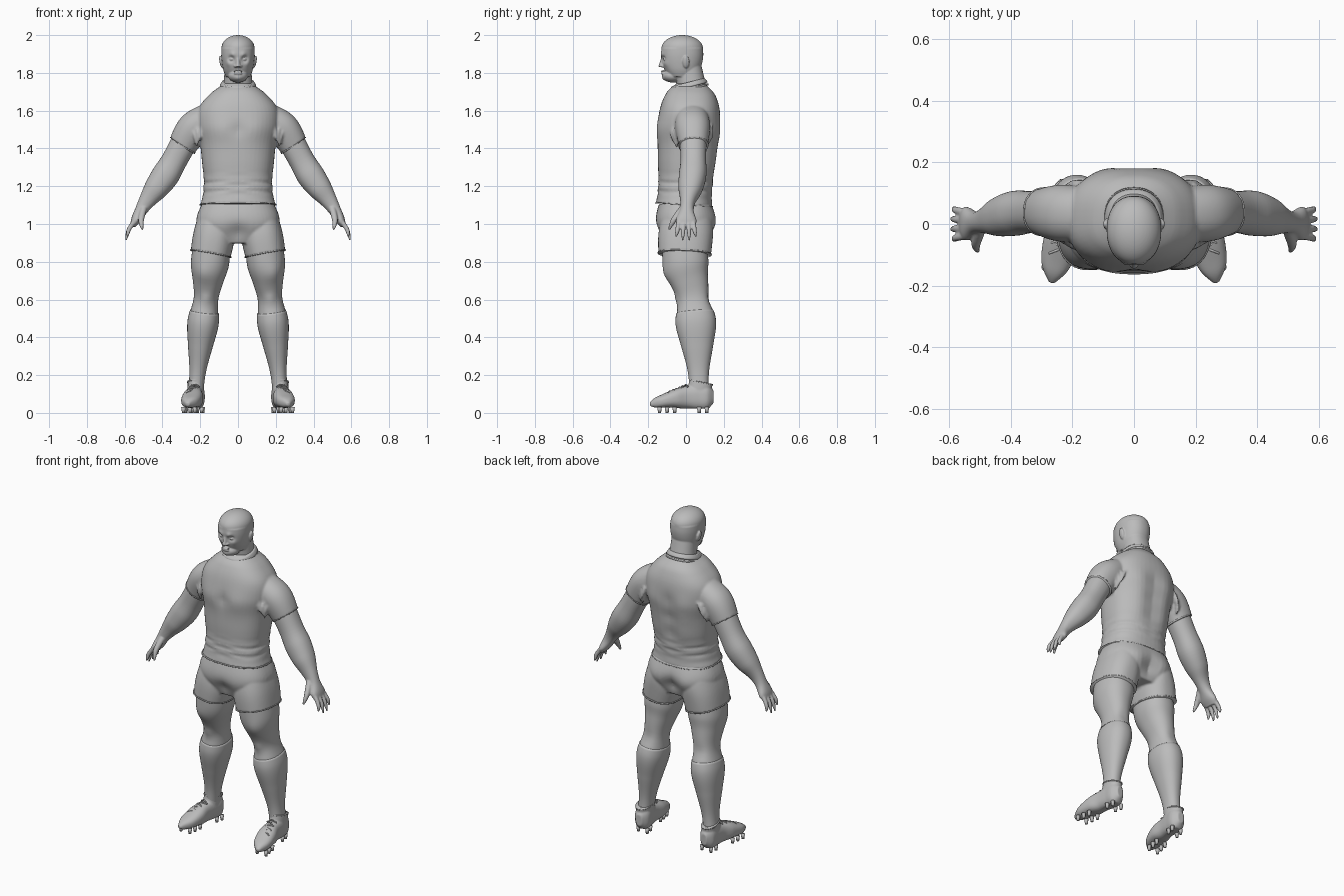
import bpy, bmesh, math
from mathutils import Vector, Matrix

default_cube = bpy.data.objects.get("Cube")
if default_cube:
    bpy.data.objects.remove(default_cube, do_unlink=True)

CLAY = (.5, .5, .5, 1)
grey = bpy.data.materials.new("clay grey")
grey.use_nodes = True
grey.diffuse_color = CLAY
grey.node_tree.nodes["Principled BSDF"].inputs["Base Color"].default_value = CLAY

ACROSS, UPRIGHT = Vector((0, 1, 0)), Vector((0, 0, 1))


def sample(values, t):
    """Smooth value at t along evenly spaced numbers or points."""
    last = len(values) - 1
    if not last:
        return values[0]
    i = min(int(t * last), last - 1)
    f = t * last - i
    before, start, end, after = (values[max(0, min(j, last))] for j in range(i - 1, i + 3))
    leave, arrive = (end - before) / 2, (after - start) / 2
    return (start * ((1 + 2 * f) * (1 - f) ** 2) + leave * (f * (1 - f) ** 2)
            + end * (f * f * (3 - 2 * f)) + arrive * (f * f * (f - 1)))


def tube(bm, path, widths, ratios, axis=ACROSS, span=(0, 1), swell=0, power=2.2, sides=48, steps=40):
    """Loft along a path; depth on the axis is width times ratio."""
    points = [Vector(p) for p in path]
    rings = []
    for step in range(steps + 1):
        t = span[0] + (span[1] - span[0]) * step / steps
        centre = sample(points, t)
        tangent = (sample(points, min(t + .01, 1)) - sample(points, max(t - .01, 0))).normalized()
        side = axis.cross(tangent).normalized()
        front = tangent.cross(side)
        width = sample(widths, t)
        depth = width * sample(ratios, t)
        ring = []
        for k in range(sides):
            angle = math.tau * k / sides
            c, s = (math.copysign(abs(w) ** (2 / power), w) for w in (math.cos(angle), math.sin(angle)))
            ring.append(bm.verts.new(centre + side * (width + swell) * c + front * (depth + swell) * s))
        rings.append(ring)
    for low, high in zip(rings, rings[1:]):
        for k in range(sides):
            bm.faces.new((low[k - 1], low[k], high[k], high[k - 1]))
    bm.faces.new(rings[0])
    bm.faces.new(rings[-1])


def ball(bm, centre, size, turn=0):
    place = Matrix.Translation(centre) @ Matrix.Rotation(turn, 4, "Y") @ Matrix.Diagonal((*size, 1))
    bmesh.ops.create_uvsphere(bm, u_segments=48, v_segments=32, radius=1, matrix=place)


def push(bm, centre, reach, move):
    """Sculpt a soft dent or bulge, the same on both sides of the body."""
    centre, move = Vector(centre), Vector(move)
    for vert in bm.verts:
        place = Vector((abs(vert.co.x), vert.co.y, vert.co.z))
        vert.co += move * math.exp(-((place - centre).length / reach) ** 2)


def finish(name, bm, mirror=True, voxel=None):
    bmesh.ops.recalc_face_normals(bm, faces=bm.faces)
    for face in bm.faces:
        face.smooth = True
    mesh = bpy.data.meshes.new(name)
    bm.to_mesh(mesh)
    bm.free()
    mesh.materials.append(grey)
    obj = bpy.data.objects.new(name, mesh)
    bpy.context.collection.objects.link(obj)
    if mirror:
        both_sides = obj.modifiers.new("both sides", "MIRROR")
        both_sides.use_mirror_merge = False
    if voxel:
        fuse = obj.modifiers.new("fuse", "REMESH")
        fuse.mode = "VOXEL"
        fuse.voxel_size = voxel
        fuse.use_smooth_shade = True
        relax = obj.modifiers.new("relax", "SMOOTH")
        relax.iterations = 2


def band(name, shape, span, swell, mirror=True):
    """Thin hem that hugs part of a tube."""
    bm = bmesh.new()
    tube(bm, **shape, span=span, swell=swell, steps=4)
    finish(name, bm, mirror)


# Shirt: chest and sleeves fused into one cloth
torso = dict(path=[(0, -.01, 1.1), (0, .03, 1.74)], power=2.4, ratios=[.75, .8, .8, .75, 1],
             widths=[.2, .185, .18, .19, .2, .22, .21, .15, .08])
sleeve = dict(path=[(.12, .03, 1.58), (.23, .035, 1.51), (.295, .04, 1.415)],
              widths=[.075, .088, .076], ratios=[1.1, 1])
bm = bmesh.new()
tube(bm, **torso)
push(bm, (.1, -.17, 1.5), .08, (0, -.01, 0))
push(bm, (0, -.17, 1.5), .04, (0, .01, 0))
for height in (1.3, 1.4, 1.5):
    push(bm, (0, .17, height), .05, (0, -.01, 0))
    push(bm, (.1, .17, height), .06, (0, .006, 0))
for vert in bm.verts:  # waist creases
    x, y, z = vert.co
    fade = .025 * math.exp(-((z - 1.2) / .05) ** 2)
    crease = 1 + fade * math.sin(130 * z + 9 * x + 2 * math.sin(14 * x + 5 * y))
    vert.co.x *= crease
    vert.co.y *= crease
tube(bm, **sleeve)
for k in range(4):  # armpit creases
    for front in (-1, 1):
        place = (.19 + .013 * k, .03 + front * (.1 - .007 * k), 1.49 - .012 * k)
        ball(bm, place, (.006, .016, .05), k / 5 - .35)
finish("shirt", bm, voxel=.007)
band("sleeve_hem", sleeve, (.96, 1), .003)
band("shirt_hem", torso, (0, .015), .004, mirror=False)

# Collar: two tilted rolls round the neck
collar = dict(path=[(0, .02, 1.71), (0, .01, 1.75)], widths=[.09, .09, .08], ratios=[1.05])
band("collar", collar, (.4, 1), .006, mirror=False)
band("collar_base", collar, (0, .3), .008, mirror=False)

# Shorts: seat and two legs
short_leg = dict(path=[(.11, 0, 1.03), (.145, -.007, .84)], widths=[.1, .11, .107], ratios=[1.3], power=2.4)
bm = bmesh.new()
tube(bm, [(0, -.005, 1.11), (0, 0, .9)], [.19, .22, .16], [.73, .7], power=2.5)
tube(bm, **short_leg)
push(bm, (.1, .15, 1), .07, (0, .01, 0))
push(bm, (0, .15, .97), .05, (0, -.025, 0))
push(bm, (0, -.16, .95), .05, (0, .02, 0))
finish("shorts", bm, voxel=.007)
band("shorts_hem", short_leg, (.95, 1), .004)

# Legs, with socks over the lower run of the same shape
leg = dict(path=[(.13, -.01, .95), (.15, 0, .78), (.17, .04, .6), (.2, .06, .35), (.225, .07, .1)],
           widths=[.1, .1, .1, .08, .065, .08, .062, .04, .038], ratios=[1.2, 1.2, 1.3, 1.3, 1.3])
for name, top, swell in (("leg", 0, 0), ("sock", .57, .003)):
    bm = bmesh.new()
    tube(bm, **leg, span=(top, 1), swell=swell)
    push(bm, (.19, -.11, .73), .05, (0, -.01, 0))
    push(bm, (.17, -.05, .6), .03, (0, -.01, 0))
    push(bm, (.18, .14, .6), .04, (0, -.008, 0))
    finish(name, bm)

# Arms with hands
bm = bmesh.new()
tube(bm, [(.25, .036, 1.5), (.37, .037, 1.28), (.49, .008, 1.11), (.558, 0, .99)],
     [.068, .07, .068, .073, .064, .046, .033, .026, .015], [1, 1, 1, 1.1, 3])
for k in range(4):  # fingers fan out
    fan = k - 1.5
    low = .91 + .01 * fan * fan
    tube(bm, [(.545, .025 * fan, 1.02), (.578, .03 * fan, .97), (1.05 - low / 2, .035 * fan, low)],
         [.012, .012, .01, .004], [1], sides=16)
tube(bm, [(.5, -.02, 1.08), (.513, -.065, 1.02), (.506, -.09, .97)], [.018, .015, .006], [1], sides=16)
finish("arm", bm, voxel=.005)

# Head: skull and jaw sculpted, then neck, nose, lips and ears
bm = bmesh.new()
tube(bm, [(0, -.02, 1.78), (0, -.02, 1.93)], [.065, .08, .088, .088], [1.1, 1.25, 1.25], sides=96)
ball(bm, (0, -.02, 1.93), (.088, .11, .07))
ball(bm, (0, -.07, 1.785), (.052, .054, .036))
push(bm, (.035, -.12, 1.873), .016, (0, .018, 0))
push(bm, (.03, -.13, 1.895), .015, (0, -.008, 0))
push(bm, (.05, -.1, 1.85), .018, (0, -.006, 0))
push(bm, (0, -.12, 1.765), .02, (0, -.006, 0))
tube(bm, [(0, .045, 1.64), (0, .01, 1.84)], [.09, .076, .07], [1])
tube(bm, [(0, -.118, 1.89), (0, -.125, 1.86), (0, -.13, 1.83)], [.009, .01, .014], [1.2], sides=20)
for side in (-1, 1):
    ball(bm, (.013 * side, -.122, 1.836), (.009, .012, .008))
    ball(bm, (.033 * side, -.109, 1.872), (.013, .012, .008))
    ball(bm, (.089 * side, 0, 1.858), (.009, .018, .033), .2 * side)
for lip in (1.797, 1.808):
    ball(bm, (0, -.122, lip), (.023, .01, .005))
finish("head", bm, mirror=False, voxel=.004)

# Boots: flat sole and ankle opening
ankle = dict(path=[(.224, .065, .09), (.223, .08, .165)], widths=[.043], ratios=[1.45])
bm = bmesh.new()
tube(bm, [(.22, .145, .085), (.225, .06, .085), (.24, -.06, .075), (.267, -.19, .045)],
     [.02, .045, .045, .045, .055, .047, .01], [1.7, 1.5, 1.5, 1.3, .9, .7, 1], axis=UPRIGHT, power=2.5)
tube(bm, **ankle)
for vert in bm.verts:
    vert.co.z = max(vert.co.z, .024)
finish("boot", bm, voxel=.005)
band("boot_collar", ankle, (.88, 1), .003)

# Laces cross over the instep
bm = bmesh.new()
for k in range(6):
    middle = Vector((.23, 0, .15)) + k * Vector((.004, -.017, -.007))
    reach = Vector((.026, .01 * (-1) ** k, 0))
    drop = Vector((0, 0, .012))
    tube(bm, [middle - reach - drop, middle, middle + reach - drop], [.004], [1],
         axis=UPRIGHT, sides=8, steps=8)
finish("laces", bm)

# Studs under the heel and ball of the foot
bm = bmesh.new()
for y in (.11, .07, -.06, -.1, -.14):
    for side in (-1, 1):
        place = Matrix.Translation((.235 - .17 * y + .03 * side, y, .015))
        bmesh.ops.create_cone(bm, cap_ends=True, segments=14, radius1=.008, radius2=.012,
                              depth=.03, matrix=place)
finish("studs", bm)
